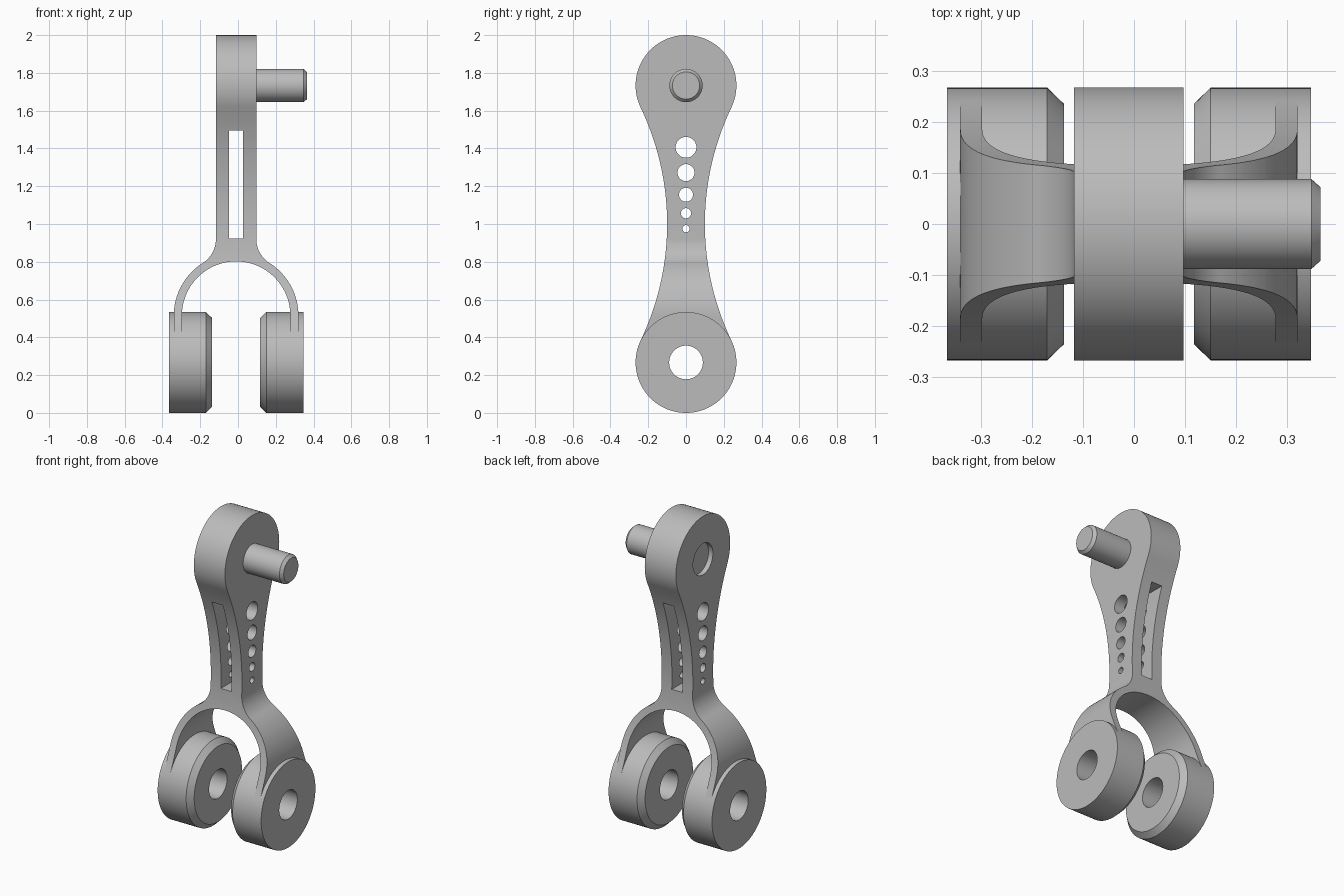
import bpy, bmesh
from math import sin, cos, pi, atan2, radians, sqrt
from mathutils import Matrix

if "Cube" in bpy.data.objects:
    bpy.data.objects.remove(bpy.data.objects["Cube"])

CX = -0.01          # centre plane of the fork
R = 0.267           # radius of head and rollers
TOP, LOW = 2 - R, R  # axle heights

grey = bpy.data.materials.new("grey metal")
grey.use_nodes = True
grey.diffuse_color = (0.5, 0.5, 0.5, 1)
grey.node_tree.nodes["Principled BSDF"].inputs["Base Color"].default_value = (0.5, 0.5, 0.5, 1)


def finish(name, bm):
    bmesh.ops.recalc_face_normals(bm, faces=bm.faces)
    mesh = bpy.data.meshes.new(name)
    bm.to_mesh(mesh)
    bm.free()
    mesh.materials.append(grey)
    ob = bpy.data.objects.new(name, mesh)
    bpy.context.collection.objects.link(ob)
    return ob


def smooth(ob):
    bpy.ops.object.select_all(action='DESELECT')
    ob.select_set(True)
    bpy.context.view_layer.objects.active = ob
    bpy.ops.object.shade_smooth_by_angle(angle=radians(25))


def extrude(name, points, depth):
    """Prism from 3D outline points, pushed along the depth vector."""
    bm = bmesh.new()
    face = bm.faces.new([bm.verts.new(p) for p in points])
    new = bmesh.ops.extrude_face_region(bm, geom=[face])["geom"]
    bmesh.ops.translate(bm, vec=depth, verts=[g for g in new if isinstance(g, bmesh.types.BMVert)])
    return finish(name, bm)


def lathe(name, profile, z, closed=False, segs=96):
    """Revolve (x, radius) points about a sideways axle at height z."""
    bm = bmesh.new()
    rings = []
    for x, r in profile:
        rings.append([bm.verts.new((x, r * cos(2 * pi * i / segs), z + r * sin(2 * pi * i / segs)))
                      for i in range(segs)])
    pairs = list(zip(rings, rings[1:]))
    if closed:
        pairs.append((rings[-1], rings[0]))
    else:
        bm.faces.new(rings[0])
        bm.faces.new(rings[-1])
    for a, b in pairs:
        for i in range(segs):
            j = (i + 1) % segs
            bm.faces.new((a[i], a[j], b[j], b[i]))
    return finish(name, bm)


def boolean(ob, tool, operation):
    mod = ob.modifiers.new("cut", 'BOOLEAN')
    mod.operation, mod.solver, mod.object = operation, 'EXACT', tool
    bpy.context.view_layer.update()
    result = bpy.data.meshes.new_from_object(ob.evaluated_get(bpy.context.evaluated_depsgraph_get()))
    ob.modifiers.clear()
    ob.data = result
    bpy.data.objects.remove(tool)


def arc(cx, cz, r, a0, a1, n):
    return [(cx + r * cos(a0 + (a1 - a0) * i / n), cz + r * sin(a0 + (a1 - a0) * i / n))
            for i in range(n + 1)]


# Side outline: two round ends joined by tangent concave flanks
waist, half = 0.1, TOP - 1
flank = (half ** 2 + waist ** 2 - R ** 2) / (2 * (R - waist))
t = atan2(half, waist + flank)
quarter = (arc(waist + flank, 1, flank, pi, pi - t, 24)[:-1]
           + arc(0, TOP, R, -t, pi / 2, 40))
right = [(y, 2 - z) for y, z in reversed(quarter)] + quarter[1:]
side = right + [(-y, z) for y, z in reversed(right[1:-1])]

# Front outline: straight shank flaring through fillets into an arched fork
W, RO, RI, ARCH, FIL, FOOT = 0.107, 0.33, 0.287, 0.515, 0.15, 0.385
dz = sqrt((RO + FIL) ** 2 - (W + FIL) ** 2)
a = atan2(dz, W + FIL)
outer = ([(W, 2.1)] + arc(W + FIL, ARCH + dz, FIL, pi, pi + a, 20)[:-1]
         + arc(0, ARCH, RO, a, 0, 24) + [(RO, FOOT), (RI, FOOT)])
inner = arc(0, ARCH, RI, 0, pi, 64)
front = outer + inner + [(-x, z) for x, z in reversed(outer)]

body = extrude("fork_arm", [(CX + x, -0.3, z) for x, z in front], (0, 0.6, 0))
boolean(body, extrude("side_cutter", [(-0.5, y, z) for y, z in side], (1, 0, 0)), 'INTERSECT')

# Long window through the shank
slot = [(-0.037, 0.924), (0.037, 0.924), (0.037, 1.494), (-0.037, 1.494)]
boolean(body, extrude("slot_cutter", [(CX + x, -0.4, z) for x, z in slot], (0, 0.8, 0)), 'DIFFERENCE')

# Row of shrinking lightening holes
for z, r in ((1.406, 0.055), (1.272, 0.045), (1.155, 0.037), (1.057, 0.027), (0.975, 0.019)):
    boolean(body, lathe("hole_cutter", [(-0.5, r), (0.5, r)], z, segs=48), 'DIFFERENCE')

# Shallow round recess behind the pin
boolean(body, lathe("recess_cutter", [(-0.5, 0.097), (CX - W + 0.03, 0.097)], TOP), 'DIFFERENCE')
smooth(body)

# Chamfered pin
smooth(lathe("pin", [(0.06, 0.088), (0.347, 0.088), (0.365, 0.072)], TOP))

# Pair of bored rollers, chamfered on the inner rim
for name, s in (("left_roller", 1), ("right_roller", -1)):
    profile = [(0.356, 0.089), (0.356, R), (0.16, R), (0.127, 0.235), (0.127, 0.089)]
    smooth(lathe(name, [(CX + s * x, r) for x, r in profile], LOW, closed=True))
